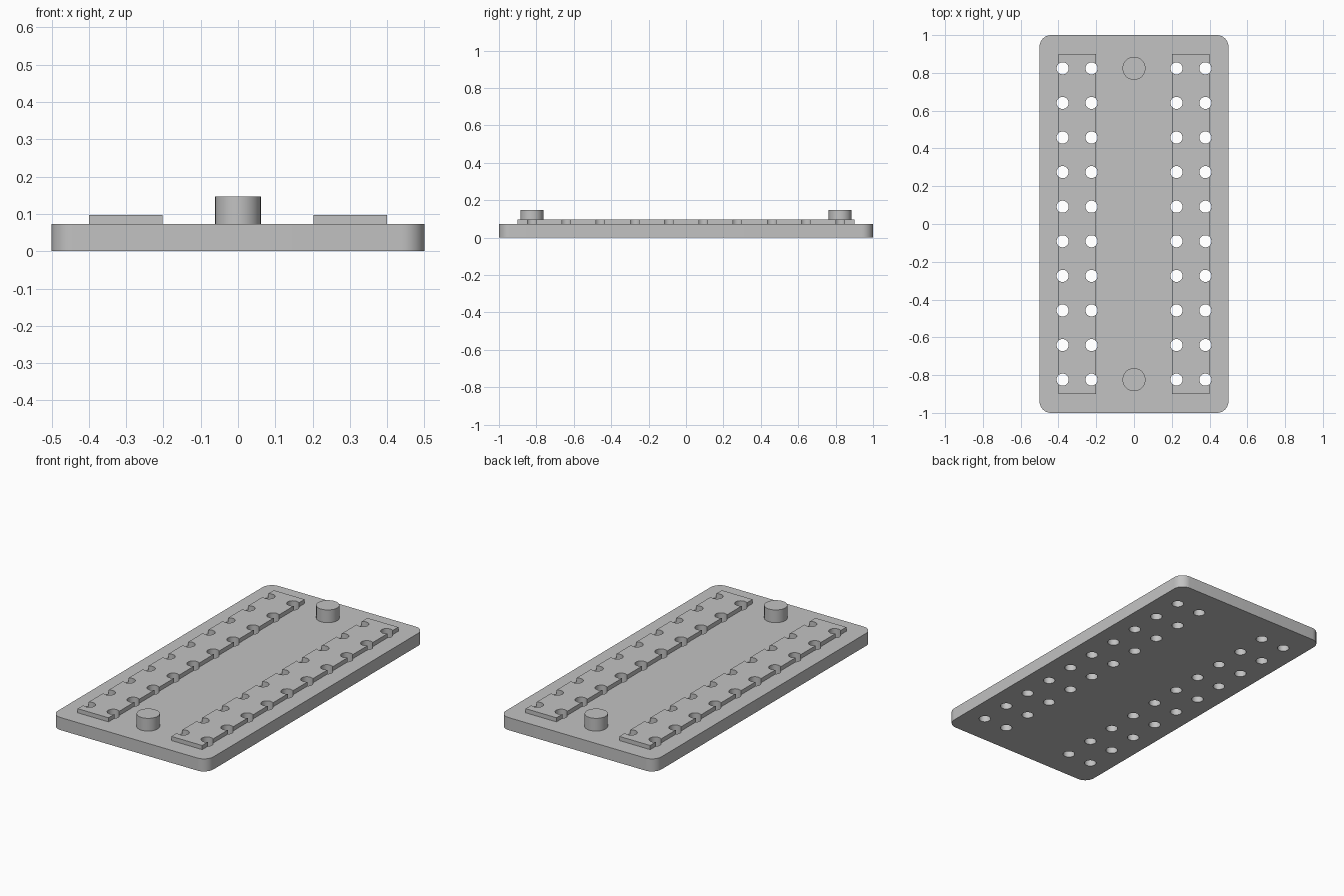
import bpy
import bmesh
from math import cos, sin, pi

cube = bpy.data.objects.get("Cube")
if cube:
    bpy.data.objects.remove(cube, do_unlink=True)

PLATE_TOP, STRIP_TOP, PEG_TOP = 0.073, 0.097, 0.147
HOLE_R, HOLE_ROWS, HOLE_END = 0.032, 10, 0.824
HOLE_COLUMNS = (0.225, 0.378)

grey = bpy.data.materials.new("plain grey")
grey.use_nodes = True
colour = (0.54, 0.54, 0.54, 1)
grey.diffuse_color = colour
grey.node_tree.nodes["Principled BSDF"].inputs["Base Color"].default_value = colour


def circle(x, y, r, n):
    return [(x + r * cos(2 * pi * i / n), y + r * sin(2 * pi * i / n)) for i in range(n)]


def rounded_rectangle(hx, hy, r, n=10):
    corners = ((hx - r, hy - r), (r - hx, hy - r), (r - hx, r - hy), (hx - r, r - hy))
    return [(cx + r * cos(pi / 2 * (q + i / n)), cy + r * sin(pi / 2 * (q + i / n)))
            for q, (cx, cy) in enumerate(corners) for i in range(n + 1)]


def extrude(name, outlines, z0, z1):
    """Upright prisms over counter-clockwise outlines, as one object."""
    bm = bmesh.new()
    for outline in outlines:
        low = [bm.verts.new((x, y, z0)) for x, y in outline]
        high = [bm.verts.new((x, y, z1)) for x, y in outline]
        bm.faces.new(low[::-1])
        bm.faces.new(high)
        for i in range(len(low)):
            j = (i + 1) % len(low)
            bm.faces.new((low[i], low[j], high[j], high[i]))
    mesh = bpy.data.meshes.new(name)
    bm.to_mesh(mesh)
    bm.free()
    mesh.materials.append(grey)
    obj = bpy.data.objects.new(name, mesh)
    bpy.context.collection.objects.link(obj)
    return obj


def activate(obj):
    bpy.ops.object.select_all(action="DESELECT")
    obj.select_set(True)
    bpy.context.view_layer.objects.active = obj


# Pin hole cutter
rows = [HOLE_END * (2 * i / (HOLE_ROWS - 1) - 1) for i in range(HOLE_ROWS)]
holes = [circle(side * x, y, HOLE_R, 32)
         for side in (-1, 1) for x in HOLE_COLUMNS for y in rows]
cutter = extrude("hole_cutter", holes, -0.1, 0.3)
cutter.hide_render = True

# Base plate and the two raised strips, drilled through
drilled = [extrude("base_plate", [rounded_rectangle(0.5, 1.0, 0.061)], 0, PLATE_TOP)]
for name, x0, x1 in (("left_strip", 0.202, 0.4), ("right_strip", -0.4, -0.202)):
    outline = [(x0, -0.9), (x1, -0.9), (x1, 0.9), (x0, 0.9)]
    drilled.append(extrude(name, [outline], PLATE_TOP, STRIP_TOP))
for obj in drilled:
    activate(obj)
    mod = obj.modifiers.new("pin holes", "BOOLEAN")
    mod.operation = "DIFFERENCE"
    mod.solver = "EXACT"
    mod.object = cutter
    bpy.ops.object.modifier_apply(modifier=mod.name)
bpy.data.objects.remove(cutter, do_unlink=True)

# Locating pegs at both ends
pegs = [extrude(name, [circle(0, y, 0.061, 48)], PLATE_TOP, PEG_TOP)
        for name, y in (("front_peg", -HOLE_END), ("back_peg", HOLE_END))]

for obj in drilled + pegs:
    activate(obj)
    bpy.ops.object.shade_smooth_by_angle()
